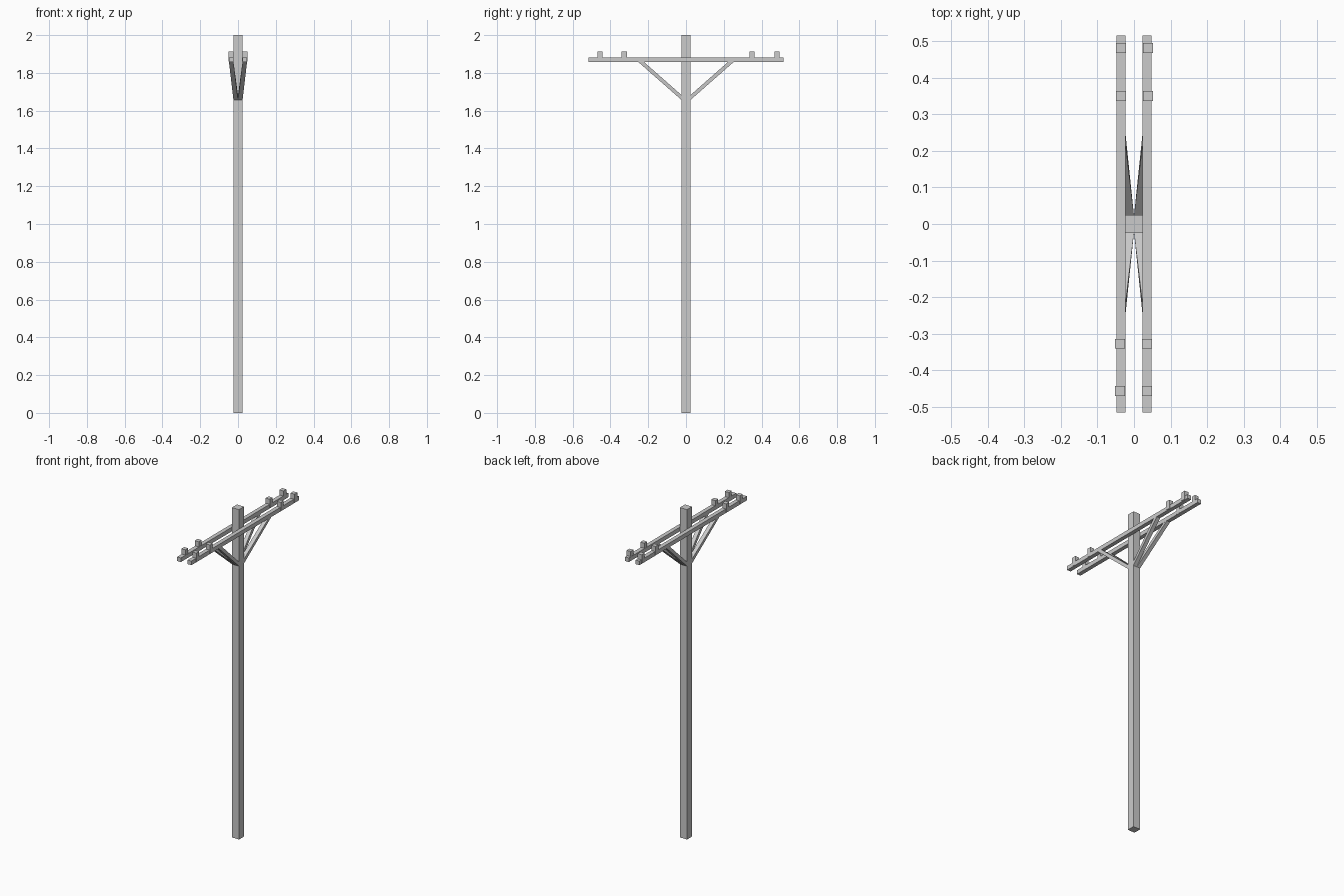
import bpy, bmesh

if "Cube" in bpy.data.objects:
    bpy.data.objects.remove(bpy.data.objects["Cube"])


def box(name, x, y, z):
    """Box from (min, max) pairs on each axis."""
    return loft(name,
                [(x[0], y[0], z[0]), (x[1], y[0], z[0]), (x[1], y[1], z[0]), (x[0], y[1], z[0])],
                [(x[0], y[0], z[1]), (x[1], y[0], z[1]), (x[1], y[1], z[1]), (x[0], y[1], z[1])])


def loft(name, start, end):
    """Closed solid between two four-sided sections."""
    bm = bmesh.new()
    a = [bm.verts.new(p) for p in start]
    b = [bm.verts.new(p) for p in end]
    bm.faces.new(a)
    bm.faces.new(b)
    for i in range(4):
        j = (i + 1) % 4
        bm.faces.new((a[i], a[j], b[j], b[i]))
    bmesh.ops.recalc_face_normals(bm, faces=bm.faces)
    mesh = bpy.data.meshes.new(name)
    bm.to_mesh(mesh)
    bm.free()
    obj = bpy.data.objects.new(name, mesh)
    bpy.context.collection.objects.link(obj)
    return obj


# Square pole
R = 0.024
box("pole", (-R, R), (-R, R), (0, 2))

for sx, side in ((-1, "left"), (1, "right")):
    # Crossarm on each side of the pole
    xs = sorted((sx * 0.023, sx * 0.048))
    box(f"crossarm_{side}", xs, (-0.515, 0.515), (1.857, 1.882))

    # Insulator blocks sitting on the arm
    for i, y in enumerate((-0.456, -0.327, 0.35, 0.481)):
        c = sx * 0.037 + (-0.001 if y < 0 else 0.001)
        box(f"insulator_{side}_{i + 1}", (c - 0.0135, c + 0.0135),
            (y - 0.0135, y + 0.0135), (1.86, 1.913))

    # Diagonal braces, leaning out from the pole to the arm
    for sy, end in ((-1, "front"), (1, "back")):
        low = [(0, 0.022, 1.655), (R, 0.022, 1.655), (R, 0.022, 1.681), (0, 0.022, 1.681)]
        high = [(R, 0.254, 1.859), (0.048, 0.254, 1.859),
                (0.048, 0.224, 1.859), (R, 0.224, 1.859)]
        loft(f"brace_{side}_{end}",
             [(sx * x, sy * y, z) for x, y, z in low],
             [(sx * x, sy * y, z) for x, y, z in high])
